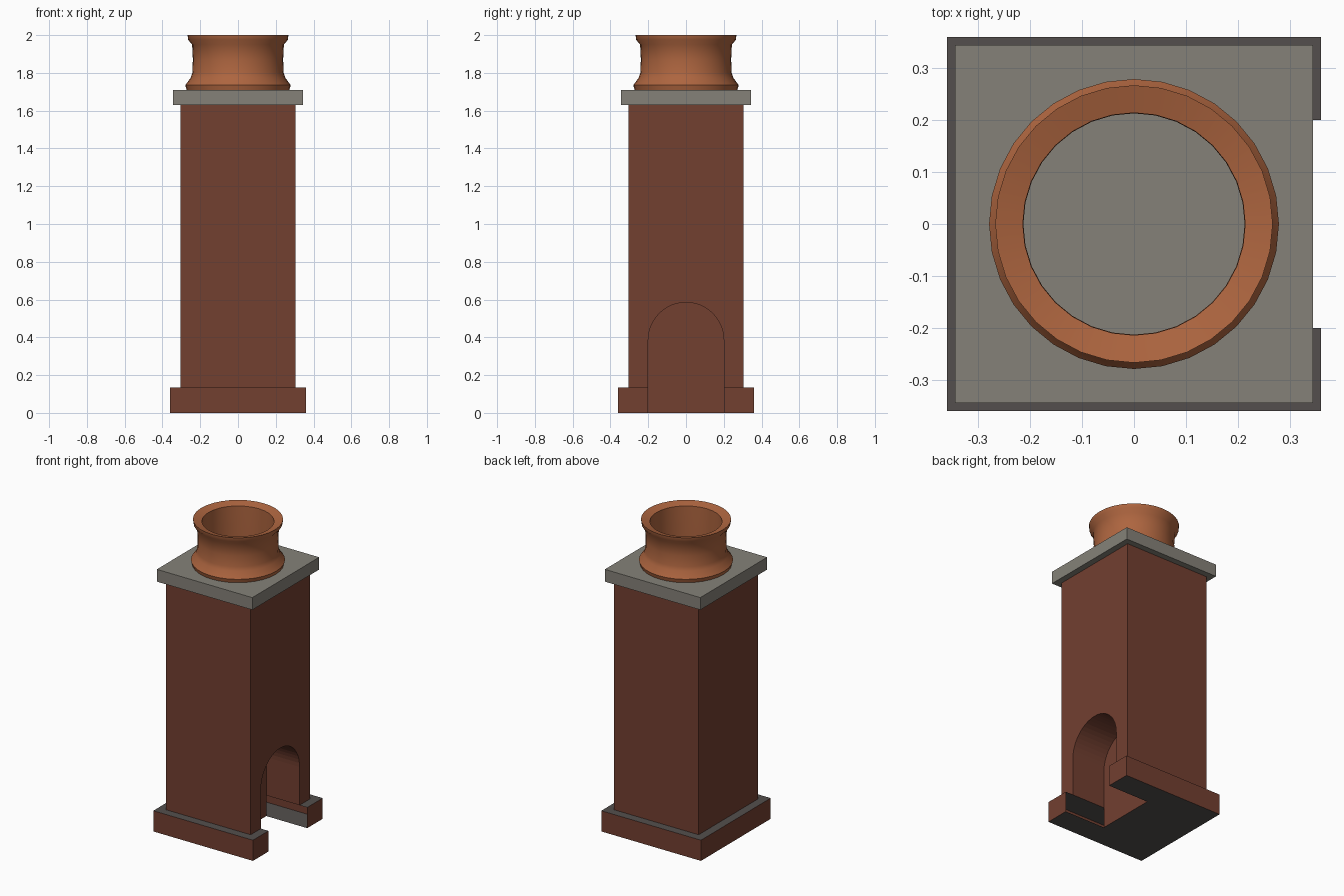
import bpy, bmesh, math

if "Cube" in bpy.data.objects:
    bpy.data.objects.remove(bpy.data.objects["Cube"])


def material(name, rgb):
    m = bpy.data.materials.new(name)
    m.diffuse_color = (*rgb, 1)
    m.use_nodes = True
    m.node_tree.nodes["Principled BSDF"].inputs["Base Color"].default_value = m.diffuse_color
    return m


brick = material("red brick", (0.17, 0.05, 0.03))
mortar = material("dark mortar", (0.088, 0.078, 0.074))
stone = material("grey stone", (0.235, 0.222, 0.19))
clay = material("orange clay", (0.42, 0.13, 0.05))


def finish(bm, name, *mats):
    bmesh.ops.remove_doubles(bm, verts=bm.verts, dist=1e-5)
    bmesh.ops.recalc_face_normals(bm, faces=bm.faces)
    mesh = bpy.data.meshes.new(name)
    bm.to_mesh(mesh)
    bm.free()
    for m in mats:
        mesh.materials.append(m)
    ob = bpy.data.objects.new(name, mesh)
    bpy.context.collection.objects.link(ob)
    return ob


def face(bm, points):
    return bm.faces.new([bm.verts.new(p) for p in points])


BASE, BODY, TOP = 0.135, 0.305, 1.63      # plinth height, shaft half width, shaft top
PL, OPEN, BACK = 0.36, 0.20, 0.065        # plinth half width, opening half width, alcove back

# Plinth: hollow U-shaped shell, open along the cheeks of the fireplace notch
bm = bmesh.new()
outline = [(PL, OPEN), (PL, PL), (-PL, PL), (-PL, -PL), (PL, -PL), (PL, -OPEN)]
notch = [(BACK, -OPEN), (BACK, OPEN)]
for z in (0, BASE):
    face(bm, [(x, y, z) for x, y in outline + notch]).material_index = 1
for path in (outline, notch):
    for (x0, y0), (x1, y1) in zip(path, path[1:]):
        face(bm, [(x0, y0, 0), (x1, y1, 0), (x1, y1, BASE), (x0, y0, BASE)])
finish(bm, "plinth", brick, mortar)

# Shaft: square stack with an arched alcove on the right side
bm = bmesh.new()
arch = [(-OPEN, BASE)]
for i in range(25):
    a = math.pi * (1 - i / 24)
    arch.append((OPEN * math.cos(a), 0.385 + OPEN * math.sin(a)))
arch.append((OPEN, BASE))
corners = [(BODY, BODY), (-BODY, BODY), (-BODY, -BODY), (BODY, -BODY)]
for (x0, y0), (x1, y1) in zip(corners, corners[1:]):
    face(bm, [(x0, y0, BASE), (x1, y1, BASE), (x1, y1, TOP), (x0, y0, TOP)])
face(bm, [(x, y, TOP) for x, y in corners])
face(bm, [(BODY, y, z) for y, z in
          [(-BODY, BASE)] + arch + [(BODY, BASE), (BODY, TOP), (-BODY, TOP)]])
face(bm, [(BACK, y, z) for y, z in arch])
for (y0, z0), (y1, z1) in zip(arch, arch[1:]):
    face(bm, [(BODY, y0, z0), (BODY, y1, z1), (BACK, y1, z1), (BACK, y0, z0)])
finish(bm, "shaft", brick)

# Stone cap slab
bm = bmesh.new()
bmesh.ops.create_cube(bm, size=1)
for v in bm.verts:
    v.co = (v.co.x * 0.69, v.co.y * 0.69, 1.67 + v.co.z * 0.08)
finish(bm, "cap_slab", stone)

# Chimney pot: lathed profile, outside up and inside down
profile = [(0.272, 1.71), (0.279, 1.735), (0.25, 1.775), (0.242, 1.80), (0.239, 1.87),
           (0.243, 1.95), (0.264, 1.975), (0.267, 2.0),
           (0.214, 1.985), (0.213, 1.87), (0.214, 1.71)]
N = 32
bm = bmesh.new()
rings = [[bm.verts.new((r * math.cos(2 * math.pi * k / N), r * math.sin(2 * math.pi * k / N), z))
          for k in range(N)] for r, z in profile]
for a, b in zip(rings, rings[1:] + rings[:1]):
    for k in range(N):
        n = (k + 1) % N
        bm.faces.new((a[k], a[n], b[n], b[k]))
pot = finish(bm, "chimney_pot", clay)
bpy.context.view_layer.objects.active = pot
pot.select_set(True)
bpy.ops.object.shade_smooth_by_angle(angle=math.radians(50))
